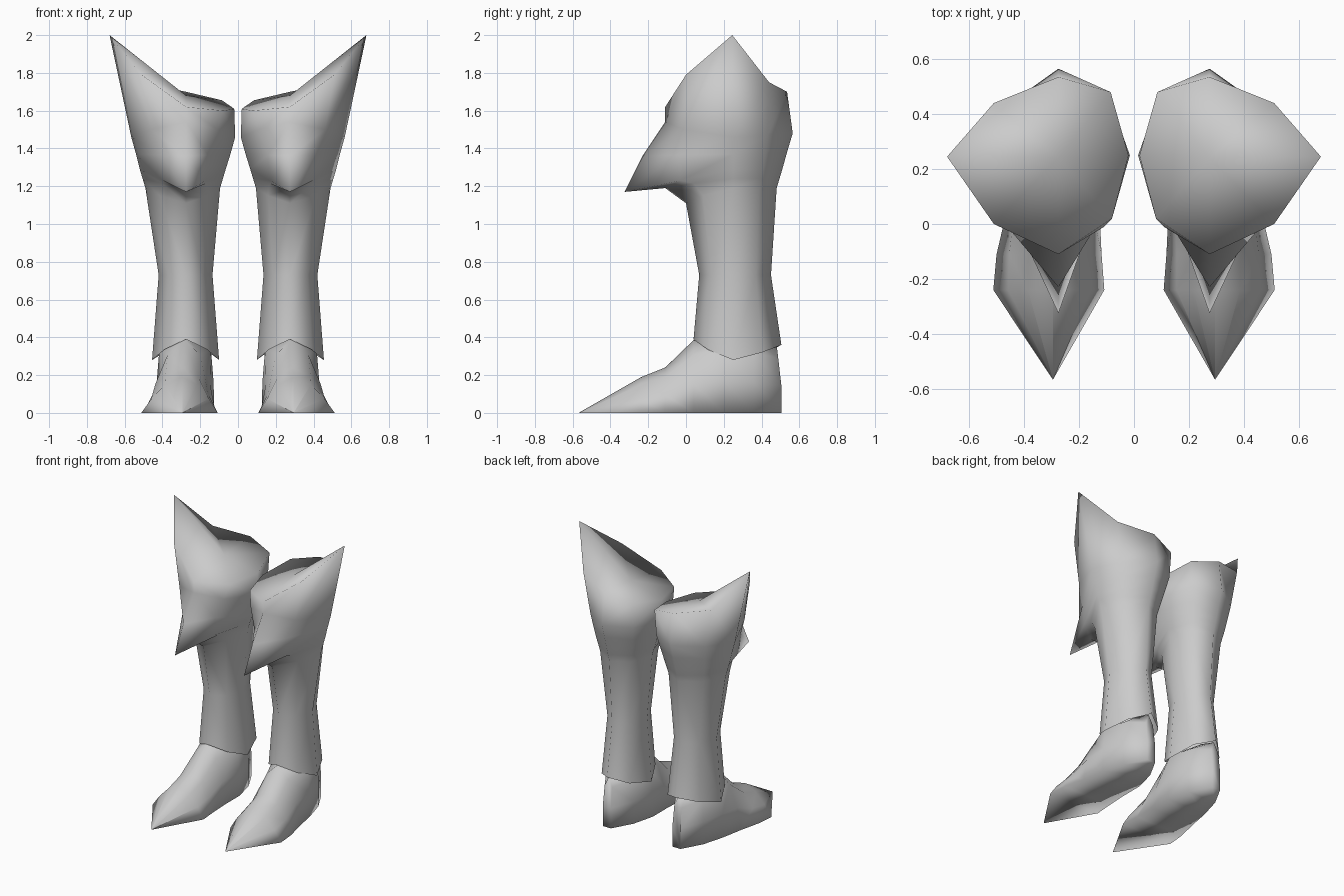
import bpy, bmesh

if "Cube" in bpy.data.objects:
    bpy.data.objects.remove(bpy.data.objects["Cube"])

grey = bpy.data.materials.new("plate grey")
grey.diffuse_color = (0.6, 0.6, 0.6, 1)
grey.use_nodes = True
grey.node_tree.nodes["Principled BSDF"].inputs["Base Color"].default_value = grey.diffuse_color


def loft(name, rings, caps):
    """Skin equal-length rings, cap chosen ends, smooth, mirror to the other leg."""
    bm = bmesh.new()
    loops = [[bm.verts.new(p) for p in r] for r in rings]
    n = len(loops[0])
    for a, b in zip(loops, loops[1:]):
        for i in range(n):
            j = (i + 1) % n
            bm.faces.new((a[i], a[j], b[j], b[i]))
    for loop, centre in caps:
        if centre is None:
            bm.faces.new(loops[loop])
        else:
            c = bm.verts.new(centre)
            for i in range(n):
                bm.faces.new((loops[loop][i], loops[loop][(i + 1) % n], c))
    bmesh.ops.remove_doubles(bm, verts=bm.verts, dist=0.0005)
    bmesh.ops.recalc_face_normals(bm, faces=bm.faces)
    for f in bm.faces:
        f.smooth = True
    me = bpy.data.meshes.new(name)
    bm.to_mesh(me)
    bm.free()
    me.materials.append(grey)
    ob = bpy.data.objects.new(name, me)
    bpy.context.collection.objects.link(ob)
    ob.modifiers.new("other leg", 'MIRROR').use_mirror_merge = False
    return ob


def ring(front, back, x_in, x_out, zf, zs, zb, kx=0.64, fy=None, ko=0.6):
    """Eight-sided leg ring: front, outer, back and inner points plus diagonals."""
    cx, cy = 0.275, 0.25
    yf = cy + (front - cy) * 0.64 if fy is None else fy
    yb = back - cy
    zfd, zbd = (zf + zs) / 2, (zb + zs) / 2
    o, i = x_out - cx, x_in - cx
    return [(cx, front, zf), (cx + o * kx, yf, zfd), (x_out, cy, zs),
            (cx + o * 0.64, cy + yb * ko, zbd), (cx, back, zb),
            (cx + i * 0.7, cy + yb * 0.7, zbd), (x_in, cy, zs), (cx + i * kx, yf, zfd)]


# Greave: flared cuff, shin, pointed knee guard, swept rim
rim = [(0.275, -0.11, 1.62), (0.51, 0.0, 1.79), (0.68, 0.245, 2.0), (0.51, 0.44, 1.75),
       (0.275, 0.535, 1.70), (0.085, 0.48, 1.655), (0.02, 0.25, 1.61), (0.08, 0.02, 1.60)]
greave = [
    ring(0.04, 0.505, 0.10, 0.455, 0.39, 0.28, 0.36),
    ring(0.07, 0.45, 0.135, 0.42, 0.73, 0.73, 0.73),
    ring(0.00, 0.48, 0.095, 0.49, 1.11, 1.19, 1.19),
    ring(-0.11, 0.495, 0.08, 0.505, 1.19, 1.24, 1.24, kx=0.55, fy=0.04),
    ring(-0.325, 0.51, 0.065, 0.52, 1.17, 1.29, 1.29, kx=0.5, fy=-0.03),
    ring(-0.23, 0.535, 0.04, 0.54, 1.36, 1.37, 1.38, kx=0.5, fy=-0.04),
    ring(-0.11, 0.565, 0.015, 0.565, 1.54, 1.46, 1.48, fy=-0.01, ko=0.58),
    rim,
]
loft("greave", greave, [(-1, (0.275, 0.24, 1.68))])


# Shoe: sections from toe to heel
def section(y, x_in, x_out, h, mid, shoulder, cx):
    def at(f, z):
        return [(cx + (x_in - cx) * f, y, z * h), (cx + (x_out - cx) * f, y, z * h)]
    s, m, t = at(1, 0), at(mid, 0.4), at(shoulder, 0.8)
    return [s[0], m[0], t[0], (cx, y, h), t[1], m[1], s[1]]


shoe = [
    section(-0.565, 0.294, 0.296, 0.002, 0.8, 0.5, 0.295),
    section(-0.24, 0.108, 0.512, 0.188, 0.75, 0.42, 0.295),
    section(-0.11, 0.118, 0.50, 0.24, 0.78, 0.45, 0.29),
    section(0.04, 0.125, 0.465, 0.385, 0.85, 0.5, 0.28),
    section(0.20, 0.125, 0.435, 0.42, 0.97, 0.88, 0.278),
    section(0.36, 0.165, 0.39, 0.40, 1.0, 0.95, 0.278),
    section(0.505, 0.245, 0.31, 0.36, 1.0, 0.9, 0.278),
]
# Lean the heel forward toward its top
shoe[-1] = [(x, y - 0.12 * max(0, z - 0.15), z) for x, y, z in shoe[-1]]
loft("shoe", shoe, [(0, None), (-1, None)])

# Sole closing the underside, from toe to heel
